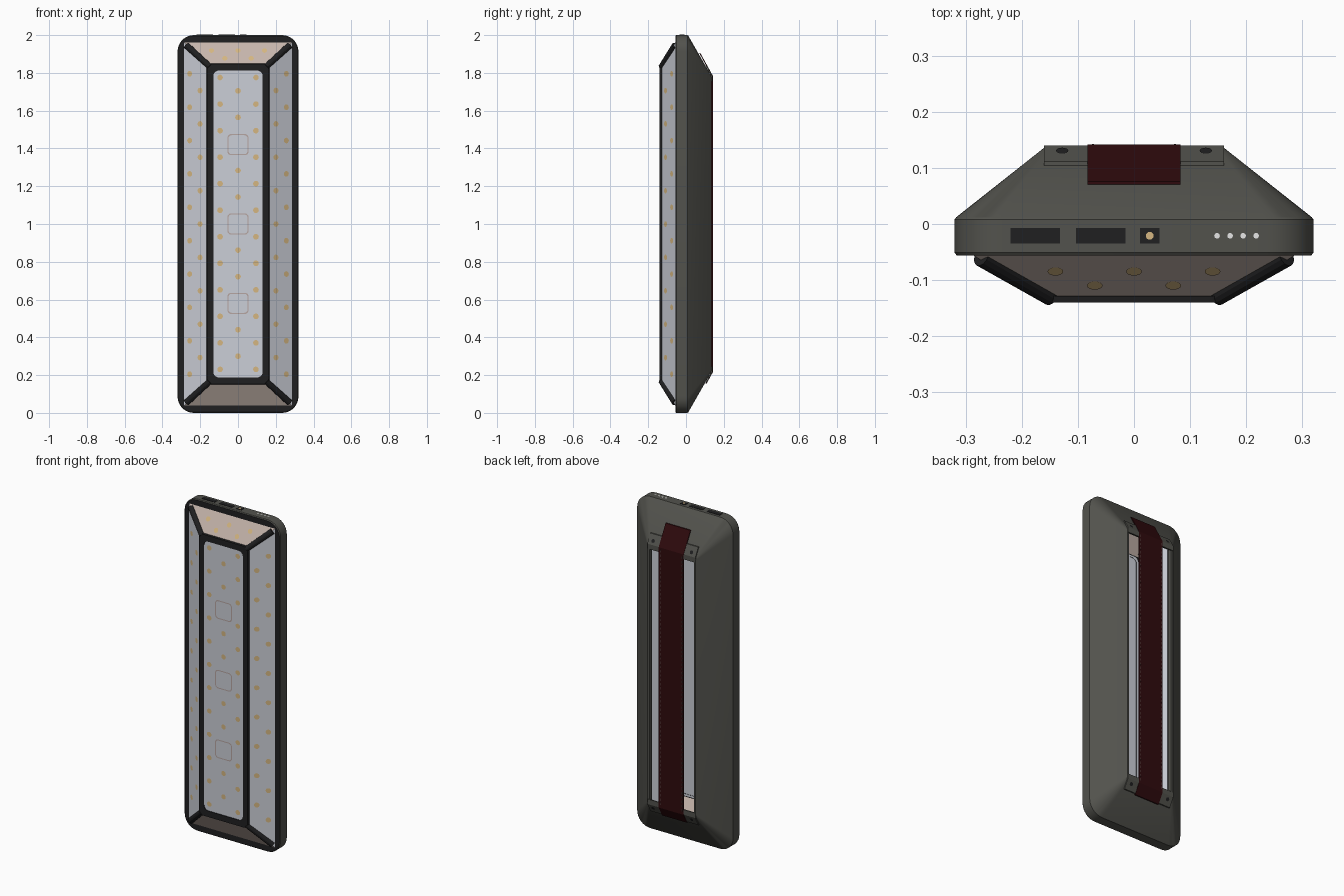
import bpy, bmesh, math
from mathutils import Vector, Matrix

if "Cube" in bpy.data.objects:
    bpy.data.objects.remove(bpy.data.objects["Cube"], do_unlink=True)


def material(name, r, g, b):
    m = bpy.data.materials.new(name)
    m.use_nodes = True
    m.diffuse_color = (r, g, b, 1)
    bsdf = m.node_tree.nodes["Principled BSDF"]
    bsdf.inputs["Base Color"].default_value = (r, g, b, 1)
    bsdf.inputs["Roughness"].default_value = 0.6
    return m


GREY = material("housing grey", .085, .085, .074)
BLACK = material("trim black", .014, .014, .015)
RED = material("strap dark red", .028, .003, .004)
PANEL = material("diffuser white", .60, .62, .68)
WARM = material("end diffuser warm", .56, .46, .41)
AMBER = material("amber", .66, .47, .22)
OUTLINE = material("outline pink", .47, .38, .36)
WHITE = material("indicator white", .8, .8, .8)
STITCH = material("stitch", .11, .07, .065)


def finish(name, bm, mats, smooth=False):
    mesh = bpy.data.meshes.new(name)
    bm.to_mesh(mesh)
    bm.free()
    for m in mats:
        mesh.materials.append(m)
    ob = bpy.data.objects.new(name, mesh)
    bpy.context.collection.objects.link(ob)
    if smooth:
        bpy.ops.object.select_all(action='DESELECT')
        ob.select_set(True)
        bpy.context.view_layer.objects.active = ob
        bpy.ops.object.shade_smooth_by_angle(angle=math.radians(25))
    return ob


def rounded_loop(bm, hx, hz, r, y, cx=0, cz=1, n=8):
    """Rounded rectangle facing the front; r = 0 gives four plain corners."""
    verts = []
    for k, (sx, sz) in enumerate([(1, 1), (-1, 1), (-1, -1), (1, -1)]):
        for j in range(n + 1 if r else 1):
            a = math.pi / 2 * (k + j / n)
            verts.append(bm.verts.new((cx + sx * (hx - r) + r * math.cos(a), y,
                                       cz + sz * (hz - r) + r * math.sin(a))))
    return verts


def loft(bm, a, b):
    n = len(a)
    return [bm.faces.new((a[i], b[i], b[(i + 1) % n], a[(i + 1) % n])) for i in range(n)]


def add_box(bm, centre, size, rot=Matrix()):
    bmesh.ops.create_cube(bm, size=1, matrix=Matrix.Translation(centre) @ rot @ Matrix.Diagonal((*size, 1)))


def add_disc(bm, centre, normal, r, lift=.002):
    n = Vector(normal).normalized()
    rot = n.to_track_quat('Z', 'Y').to_matrix().to_4x4()
    bmesh.ops.create_circle(bm, cap_ends=True, segments=16, radius=r,
                            matrix=Matrix.Translation(Vector(centre) + n * lift) @ rot)


# Housing: black front bezel, side band, sloped back with an open slot
bm = bmesh.new()
sections = [(.285, .96, .06, -.05), (.285, .96, .06, -.056), (.316, .996, .082, -.056),
            (.32, 1, .086, -.051), (.32, 1, .086, .008), (.317, .997, .083, .012),
            (.16, .78, .012, .136), (.148, .768, .008, .136), (.148, .768, .008, .112)]
loops = [rounded_loop(bm, *s) for s in sections]
for i in range(len(loops) - 1):
    for f in loft(bm, loops[i], loops[i + 1]):
        f.material_index = 1 if i < 2 else 0
finish("housing", bm, [GREY, BLACK], True)

# Sloped diffuser panels: white on the sides, warm on the ends
IN_X, OUT_X, IN_Z, OUT_Z, FRONT, BACK = .15, .29, .83, .965, -.136, -.054
bm = bmesh.new()
for i, f in enumerate(loft(bm, rounded_loop(bm, IN_X, IN_Z, 0, FRONT),
                           rounded_loop(bm, OUT_X, OUT_Z, 0, BACK))):
    f.material_index = 1 if i % 2 == 0 else 0
finish("sloped_diffuser", bm, [PANEL, WARM])

# Flat front diffuser
bm = bmesh.new()
bm.faces.new(rounded_loop(bm, .145, .825, .03, FRONT))
finish("front_diffuser", bm, [PANEL])

# Raised frame round the front diffuser
bm = bmesh.new()
rings = [rounded_loop(bm, *s) for s in [(.13, .812, .028, -.134), (.13, .812, .028, -.14),
                                        (.163, .848, .03, -.14), (.166, .85, .03, -.128)]]
for a, b in zip(rings, rings[1:]):
    loft(bm, a, b)
finish("front_frame", bm, [BLACK], True)

# Corner bars joining frame and bezel
for sx, side in ((1, "left"), (-1, "right")):
    for sz, level in ((1, "upper"), (-1, "lower")):
        bm = bmesh.new()
        a = Vector((sx * .148, -.13, 1 + sz * .832))
        b = Vector((sx * .272, -.058, 1 + sz * .945))
        rot = (b - a).to_track_quat('Z', 'Y').to_matrix().to_4x4()
        bmesh.ops.create_cone(bm, cap_ends=True, segments=12, radius1=.016, radius2=.018,
                              depth=(b - a).length, matrix=Matrix.Translation((a + b) / 2) @ rot)
        finish(f"{level}_{side}_corner_bar", bm, [BLACK], True)

# Light dots on the front, side and upper end panels
bm = bmesh.new()
STEP = .1405
for k in range(12):
    for x in (-.095, .095):
        add_disc(bm, (x, FRONT, .23 + STEP * k), (0, -1, 0), .015)
    if k < 11 and k % 3 != 2:
        add_disc(bm, (0, FRONT, .30 + STEP * k), (0, -1, 0), .015)
rise, run_x, run_z = BACK - FRONT, OUT_X - IN_X, OUT_Z - IN_Z
for s in (1, -1):
    for x, z0, count in ((.255, .205, 10), (.2, .293, 9)):
        y = BACK - rise * (OUT_X - x) / run_x
        for k in range(count):
            add_disc(bm, (s * x, y, z0 + .1767 * k), (s * rise, -run_x, 0), .015)
for y, xs in ((-.083, (-.14, 0, .14)), (-.108, (-.07, .07))):
    z = 1 + OUT_Z - run_z * (BACK - y) / rise
    for x in xs:
        add_disc(bm, (x, y, z), (0, -run_z, rise), .014)
finish("light_dots", bm, [AMBER])

# Three square outlines on the front
bm = bmesh.new()
for z in (.58, 1, 1.42):
    loft(bm, rounded_loop(bm, .05, .05, .016, FRONT - .002, cz=z),
         rounded_loop(bm, .056, .056, .02, FRONT - .002, cz=z))
finish("square_outlines", bm, [OUTLINE])

# Ports and indicators on the top edge
PORT_Y, TOP = -.021, 2.0
bm = bmesh.new()
for x, w in ((-.176, .088), (-.059, .088), (.028, .034)):
    add_box(bm, (x, PORT_Y, TOP), (w, .027, .004))
finish("ports", bm, [BLACK])
bm = bmesh.new()
add_disc(bm, (.028, PORT_Y, TOP), (0, 0, 1), .007, .003)
finish("port_pin", bm, [AMBER])
bm = bmesh.new()
for k in range(4):
    add_disc(bm, (.148 + .0232 * k, PORT_Y, TOP), (0, 0, 1), .005)
finish("indicators", bm, [WHITE])


def ribbon(bm, half, path, thick):
    """Band across x that follows a (y, z) path, thickened towards the back."""
    rows = [[bm.verts.new((x, y + d, z)) for x, d in
             ((-half, 0), (half, 0), (half, thick), (-half, thick))] for y, z in path]
    for a, b in zip(rows, rows[1:]):
        loft(bm, a, b)
    bm.faces.new(rows[0])
    bm.faces.new(rows[-1])
    bmesh.ops.recalc_face_normals(bm, faces=bm.faces[:])


# Strap holders with screw holes at both ends of the slot
for s, level in ((1, "upper"), (-1, "lower")):
    bm = bmesh.new()
    ribbon(bm, .16, [(.104, 1 + s * .838), (.133, 1 + s * .785), (.133, 1 + s * .755)], .007)
    finish(f"{level}_strap_holder", bm, [GREY])
    bm = bmesh.new()
    for x in (-.128, .128):
        add_disc(bm, (x, .129, 1 + s * .805), (0, .88, s * .48), .011, .002)
    finish(f"{level}_holder_holes", bm, [BLACK])

# Carrying strap, folded over the slope at each end
bm = bmesh.new()
ribbon(bm, .083, [(.07, 1.905), (.136, 1.785), (.136, .215), (.103, .155)], .006)
finish("strap", bm, [RED])

# Stitching along both strap edges
bm = bmesh.new()
for k in range(60):
    for x in (-.073, .073):
        add_box(bm, (x, .142, .24 + .0258 * k), (.003, .002, .014))
finish("strap_stitching", bm, [STITCH])
